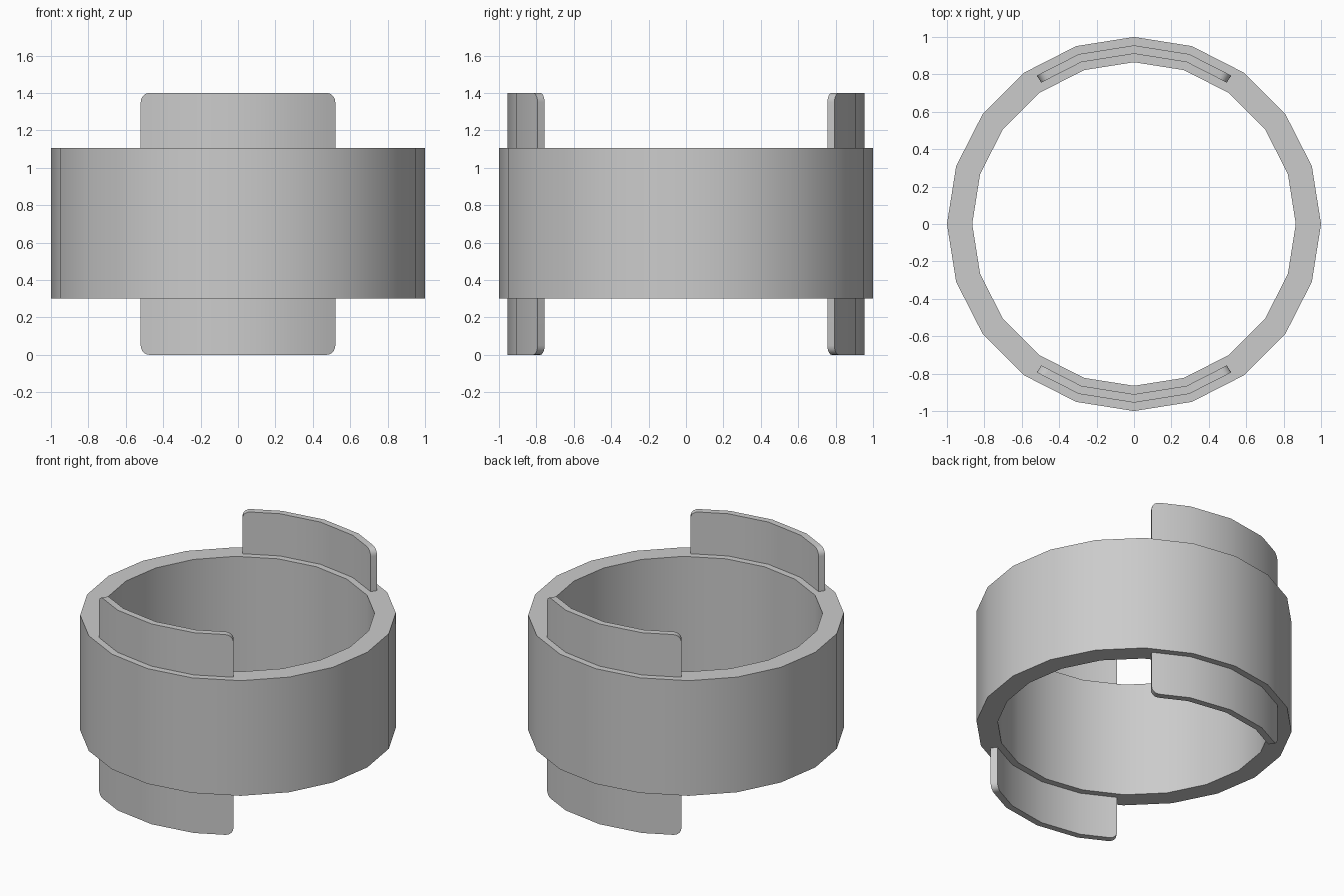
import bpy, math

if "Cube" in bpy.data.objects:
    bpy.data.objects.remove(bpy.data.objects["Cube"])

SIDES = 20
STEP = 360 / SIDES


def facet_point(radius, deg):
    """Point on a 20-sided outline, measured from the front (-y) direction."""
    off = (deg % STEP) - STEP / 2
    r = radius * math.cos(math.radians(STEP / 2)) / math.cos(math.radians(off))
    a = math.radians(deg)
    return r * math.sin(a), -r * math.cos(a)


def wall(name, r_out, r_in, stations, closed):
    """Curved wall; each station is (angle, bottom z, top z)."""
    verts, faces = [], []
    for deg, lo, hi in stations:
        xo, yo = facet_point(r_out, deg)
        xi, yi = facet_point(r_in, deg)
        verts += [(xo, yo, lo), (xi, yi, lo), (xi, yi, hi), (xo, yo, hi)]
    n = len(stations)
    for i in range(n if closed else n - 1):
        a, b = 4 * i, 4 * ((i + 1) % n)
        for k in range(4):
            j = (k + 1) % 4
            faces.append((a + k, a + j, b + j, b + k))
    if not closed:
        e = 4 * (n - 1)
        faces += [(3, 2, 1, 0), (e, e + 1, e + 2, e + 3)]
    mesh = bpy.data.meshes.new(name)
    mesh.from_pydata(verts, [], [f[::-1] for f in faces])
    ob = bpy.data.objects.new(name, mesh)
    bpy.context.collection.objects.link(ob)
    # consistent outward normals
    import bmesh
    bm = bmesh.new()
    bm.from_mesh(mesh)
    bmesh.ops.recalc_face_normals(bm, faces=bm.faces)
    bm.to_mesh(mesh)
    bm.free()
    bpy.ops.object.select_all(action='DESELECT')
    ob.select_set(True)
    bpy.context.view_layer.objects.active = ob
    bpy.ops.object.shade_smooth_by_angle(angle=math.radians(30))
    return ob


# Main band
wall("ring_band", 1.0, 0.865, [(i * STEP, 0.3, 1.105) for i in range(SIDES)], True)

# Curved tabs passing through the band, with rounded corners
END, TURN, RAD, TOP = 33.25, 3.1, 0.05, 1.4
half = [(STEP, 0.0, TOP)]
for k in range(6):
    a = math.radians(90 * k / 5)
    inset = RAD * (1 - math.cos(a))
    half.append((END - TURN * (1 - math.sin(a)), inset, TOP - inset))
stations = [(-d, lo, hi) for d, lo, hi in reversed(half)] + [(0, 0.0, TOP)] + half
tab = wall("locking_tabs", 0.955, 0.91, stations, False)
mirror = tab.modifiers.new("front_to_back", 'MIRROR')
mirror.use_axis = (False, True, False)
mirror.use_mirror_merge = False
